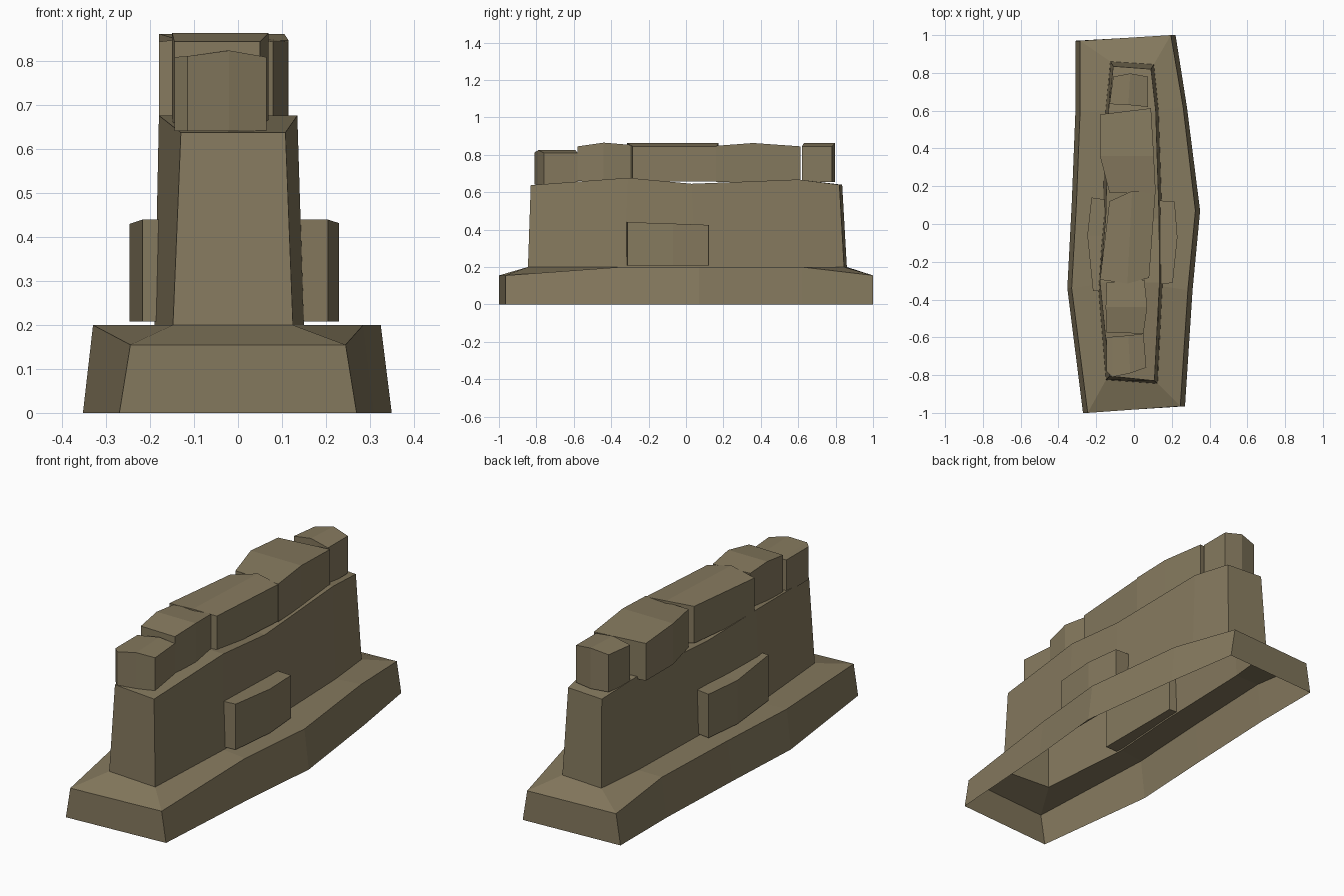
import bpy, bmesh

stone = bpy.data.materials.new("khaki stone")
stone.diffuse_color = (0.235, 0.192, 0.112, 1)


def finish(name, bm):
    mesh = bpy.data.meshes.new(name)
    bmesh.ops.recalc_face_normals(bm, faces=bm.faces)
    bm.to_mesh(mesh)
    bm.free()
    mesh.materials.append(stone)
    ob = bpy.data.objects.new(name, mesh)
    bpy.context.collection.objects.link(ob)
    return ob


def block(name, sections, low):
    """Chipped stone: each section is (x1, y1, x2, y2, top height)."""
    bm = bmesh.new()
    rings = []
    for x1, y1, x2, y2, top in sections:
        pts = [(x1, y1, low), (x2, y2, low), (x2, y2, top), (x1, y1, top)]
        rings.append([bm.verts.new(p) for p in pts])
    for a, b in zip(rings, rings[1:]):
        for i in range(4):
            j = (i + 1) % 4
            bm.faces.new((a[i], a[j], b[j], b[i]))
    bm.faces.new(rings[0])
    bm.faces.new(rings[-1][::-1])
    finish(name, bm)


# plinth and wall: one open-bottomed shell of four outlines.
# Each outline runs front to back on the right, then back to front on the left.
xy_foot = [(.27, -.965), (.31, -.35), (.35, .07), (.28, .62), (.22, 1),
           (-.31, .97), (-.31, .60), (-.33, .10), (-.353, -.34), (-.27, -1)]
xy_ledge = [(.245, -.965), (.285, -.35), (.325, .07), (.26, .62), (.195, 1),
            (-.285, .97), (-.285, .60), (-.305, .10), (-.33, -.34), (-.245, -1)]
xy_wall = [(.125, -.845), (.15, -.33), (.148, .05), (.13, .60), (.105, .845),
           (-.125, .86), (-.15, .60), (-.165, .05), (-.19, -.32), (-.148, -.825)]
xy_top = [(.108, -.83), (.135, -.31), (.133, .03), (.115, .60), (.09, .82),
          (-.11, .835), (-.135, .60), (-.15, .03), (-.18, -.31), (-.13, -.805)]
ledge_z = [.155, .2, .2, .2, .155] * 2
top_z = [.638, .677, .645, .668, .64, .64, .668, .645, .677, .638]
bm = bmesh.new()
loops = []
for outline, heights in ((xy_foot, [0] * 10), (xy_ledge, ledge_z),
                         (xy_wall, [.2] * 10), (xy_top, top_z)):
    loops.append([bm.verts.new((x, y, z)) for (x, y), z in zip(outline, heights)])
for a, b in zip(loops, loops[1:]):
    for i in range(10):
        j = (i + 1) % 10
        bm.faces.new((a[i], a[j], b[j], b[i]))
for i in range(4):  # wall top, in strips from front to back
    t = loops[-1]
    bm.faces.new((t[i], t[i + 1], t[8 - i], t[9 - i]))
finish("wall_and_plinth", bm)

# loose coping stones along the wall top, front to back
block("coping_stone_1", [(-.145, -.78, -.145, -.60, .81), (-.115, -.81, -.115, -.597, .812),
                         (-.02, -.79, -.03, -.59, .825), (.065, -.76, .05, -.58, .81)], .642)
block("coping_stone_2", [(-.145, -.575, .05, -.58, .845), (-.15, -.44, .07, -.44, .865),
                         (-.145, -.31, .055, -.295, .853)], .66)
block("coping_stone_3", [(-.18, -.295, -.13, .12, .845), (-.035, -.315, -.01, .175, .862),
                         (.08, -.285, .113, .163, .845)], .657)
block("coping_stone_4", [(-.13, .165, .115, .16, .848), (-.18, .36, .105, .36, .863),
                         (-.18, .58, .09, .613, .845)], .655)
block("coping_stone_5", [(-.13, .635, -.11, .78, .845), (-.03, .63, -.02, .797, .862),
                         (.073, .62, .073, .78, .845)], .655)

# raised stone slabs on both sides of the wall
block("right_slab", [(.11, -.32, .205, -.312, .44), (.11, -.07, .23, -.07, .432),
                     (.11, .125, .215, .12, .425)], .208)
block("left_slab", [(-.12, -.355, -.217, -.355, .44), (-.12, -.06, -.247, -.06, .43),
                    (-.12, .125, -.225, .14, .43)], .208)
